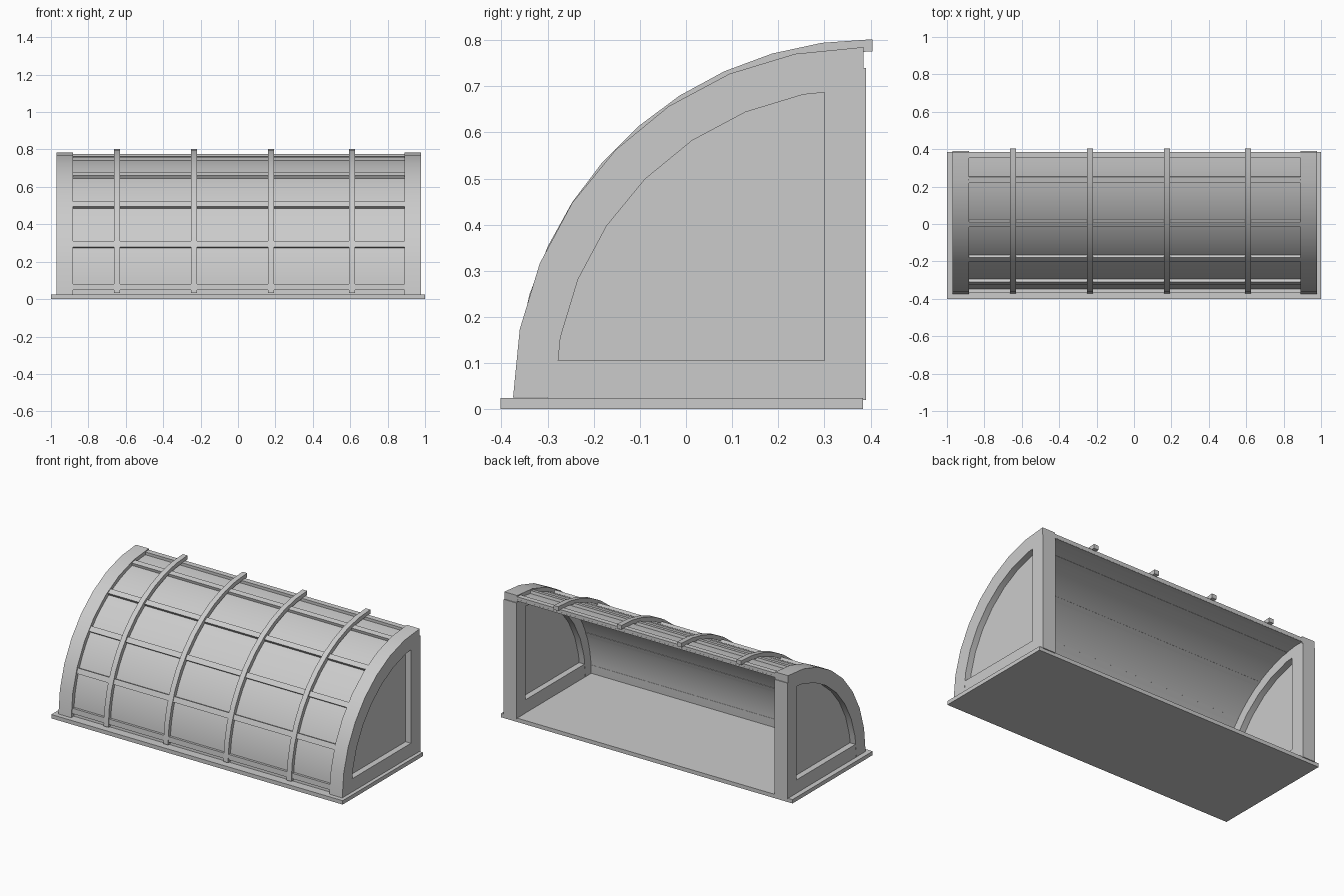
import bpy, bmesh
from math import sin, cos, radians

if "Cube" in bpy.data.objects:
    bpy.data.objects.remove(bpy.data.objects["Cube"])

CY, CZ = 0.385, 0.025      # centre of the quarter-circle profile


def finish(name, bm, smooth=False):
    bmesh.ops.recalc_face_normals(bm, faces=bm.faces)
    me = bpy.data.meshes.new(name)
    bm.to_mesh(me)
    bm.free()
    ob = bpy.data.objects.new(name, me)
    bpy.context.collection.objects.link(ob)
    if smooth:
        bpy.ops.object.select_all(action='DESELECT')
        ob.select_set(True)
        bpy.context.view_layer.objects.active = ob
        bpy.ops.object.shade_smooth_by_angle(angle=radians(30))
    return ob


def box(name, x, y, z):
    bm = bmesh.new()
    bmesh.ops.create_cube(bm, size=1)
    for v in bm.verts:
        v.co = [(a + b) / 2 + c * (b - a) for c, (a, b) in zip(v.co, (x, y, z))]
    return finish(name, bm)


def arc_point(r, deg, cy=CY, cz=CZ):
    a = radians(deg)
    return cy - r * cos(a), cz + r * sin(a)


def arc_bar(name, x0, x1, r0, r1, segs, a0=0, a1=90, cy=CY, cz=CZ, smooth=True):
    """Rectangular section swept along an arc in the YZ plane."""
    bm = bmesh.new()
    rings = []
    for i in range(segs + 1):
        d = a0 + (a1 - a0) * i / segs
        rings.append([bm.verts.new((x, *arc_point(r, d, cy, cz)))
                      for x, r in ((x0, r0), (x1, r0), (x1, r1), (x0, r1))])
    for p, q in zip(rings, rings[1:]):
        for k in range(4):
            m = (k + 1) % 4
            bm.faces.new((p[k], p[m], q[m], q[k]))
    bm.faces.new(rings[0])
    bm.faces.new(rings[-1])
    return finish(name, bm, smooth)


def end_panel(name, x0, x1):
    """Thin pane filling the quarter-round window."""
    pts = [arc_point(0.69, 90 * i / 8) for i in range(9)]
    pts += [(CY, 0.03)]
    bm = bmesh.new()
    a = [bm.verts.new((x0, y, z)) for y, z in pts]
    b = [bm.verts.new((x1, y, z)) for y, z in pts]
    bm.faces.new(a)
    bm.faces.new(b)
    n = len(pts)
    for i in range(n):
        j = (i + 1) % n
        bm.faces.new((a[i], a[j], b[j], b[i]))
    return finish(name, bm)


# Floor slab
box("base", (-1, 1), (-0.402, 0.384), (0, 0.024))

# End frames: arch, back post, bottom rail and recessed pane
for side, x0, x1 in (("left", -0.97, -0.882), ("right", 0.89, 0.978)):
    mid = (x0 + x1) / 2
    arc_bar(side + "_arch", x0, x1, 0.67, 0.76, 8)
    box(side + "_back_post", (x0, x1), (0.30, 0.39), (0.02, 0.74))
    box(side + "_bottom_rail", (x0 + 0.001, x1 - 0.001), (-0.30, 0.32), (0.02, 0.106))
    end_panel(side + "_pane", mid - 0.006, mid + 0.006)

# Curved skin between the end frames
arc_bar("curved_skin", -0.90, 0.91, 0.727, 0.735, 16)

# Lengthwise rails
for i, deg in enumerate((3, 21, 40, 59, 78.5, 88.7)):
    arc_bar(f"long_rail_{i + 1}", -0.90, 0.91, 0.725, 0.752, 1,
            deg - 1.25, deg + 1.25, smooth=False)

# Outer hoops
for i, x in enumerate((-0.646, -0.236, 0.176, 0.61)):
    arc_bar(f"hoop_{i + 1}", x - 0.016, x + 0.016, 0.75, 0.776, 11,
            a0=0.4, cy=0.404, cz=0.026)
